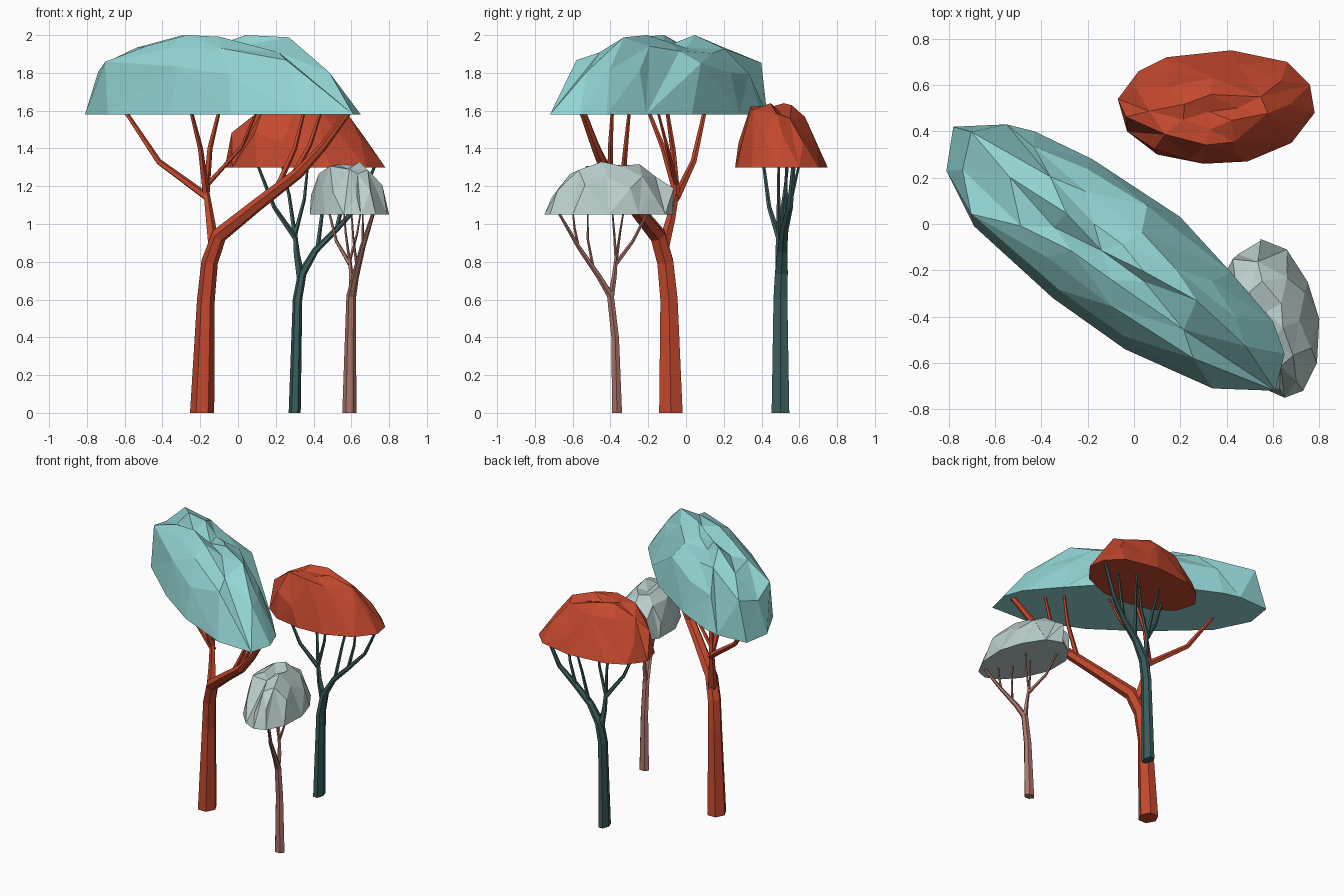
import bpy
import bmesh
import math
import random
from mathutils import Vector
from mathutils.geometry import delaunay_2d_cdt

default_cube = bpy.data.objects.get("Cube")
if default_cube:
    bpy.data.objects.remove(default_cube, do_unlink=True)


def make_material(name, colour):
    material = bpy.data.materials.new(name)
    material.use_nodes = True
    rgba = (*colour, 1)
    material.diffuse_color = rgba
    shader = material.node_tree.nodes["Principled BSDF"]
    shader.inputs["Base Color"].default_value = rgba
    shader.inputs["Roughness"].default_value = 0.9
    return material


def finish(name, bm, material):
    """Turn a bmesh into a flat shaded object."""
    bmesh.ops.recalc_face_normals(bm, faces=bm.faces)
    mesh = bpy.data.meshes.new(name)
    bm.to_mesh(mesh)
    bm.free()
    mesh.materials.append(material)
    obj = bpy.data.objects.new(name, mesh)
    bpy.context.scene.collection.objects.link(obj)


def add_tube(bm, path, radii, squash=(1, 1), sides=6):
    """Tapered, bent limb through the path points."""
    points = [Vector(p) for p in path]
    last = len(points) - 1
    up = Vector((0, 0, 1))
    rings = []
    for i, point in enumerate(points):
        tangent = points[min(i + 1, last)] - points[max(i - 1, 0)]
        turn = up.rotation_difference(up if point.z == 0 else tangent)
        ring = []
        for k in range(sides):
            angle = math.tau * k / sides
            offset = Vector((math.cos(angle) * squash[0], math.sin(angle) * squash[1], 0))
            ring.append(bm.verts.new(point + turn @ (offset * radii[i])))
        rings.append(ring)
    for low, high in zip(rings, rings[1:]):
        for k in range(sides):
            n = (k + 1) % sides
            bm.faces.new((low[k], low[n], high[n], high[k]))
    bm.faces.new(rings[0])
    bm.faces.new(rings[-1])


def make_wood(name, material, trunk, trunk_radii, squash, branches, thick):
    """Trunk with its main limb, then the thinner branches."""
    bm = bmesh.new()
    add_tube(bm, trunk, trunk_radii, squash)
    finish(name + "_trunk", bm, material)
    bm = bmesh.new()
    for scale, path in branches:
        steps = len(path) - 1
        radii = [thick * scale * (1 - 0.5 * i / steps) for i in range(steps + 1)]
        add_tube(bm, path, radii, sides=5)
    finish(name + "_branches", bm, material)


def make_canopy(name, material, outline, bottom, top, profile, shift, seed):
    """Faceted dome: loose rings of points joined by triangles over a flat base."""
    rng = random.Random(seed)
    count = len(outline)
    outline = [Vector(p) for p in outline]
    low = Vector((min(p.x for p in outline), min(p.y for p in outline)))
    high = Vector((max(p.x for p in outline), max(p.y for p in outline)))
    centre = (low + high) / 2
    flat, solid = [], []
    for level, (scale, height) in enumerate(profile):
        number = max(count - 2 * level, 4) if scale else 1
        for i in range(number):
            turn = (i + 0.5 * (level % 2)) / number
            reach, rise = scale, height
            if level:
                turn += rng.uniform(-0.25, 0.25) / number
                reach *= rng.uniform(0.93, 1.06)
                rise = min(height + rng.uniform(-0.12, 0.12), 1)
            index, part = divmod(turn % 1 * count, 1)
            index = int(index) % count
            edge = outline[index].lerp(outline[(index + 1) % count], part)
            spot = centre + (edge - centre) * reach + Vector(shift) * min(rise * 2, 1)
            angle = math.tau * turn
            flat.append(Vector((math.cos(angle), math.sin(angle))) * scale)
            solid.append((spot.x, spot.y, rise))
    peak = max(p[2] for p in solid)
    bm = bmesh.new()
    verts = [bm.verts.new((x, y, bottom + (top - bottom) * h / peak)) for x, y, h in solid]
    result = delaunay_2d_cdt(flat, [], [], 0, 1e-6)
    source = [ids[0] for ids in result[3]]
    for tri in result[2]:
        bm.faces.new([verts[source[i]] for i in tri])
    bm.faces.new(verts[:count])
    finish(name, bm, material)


aqua = make_material("aqua_leaves", (0.29, 0.67, 0.66))
rust = make_material("rust_red", (0.56, 0.066, 0.027))
slate = make_material("dark_slate_wood", (0.045, 0.11, 0.11))
brown = make_material("dusty_brown_wood", (0.41, 0.18, 0.14))
silver = make_material("pale_grey_leaves", (0.49, 0.62, 0.6))

# Tall tree: broad diagonal canopy on a thick trunk
make_canopy(
    "tall_canopy", aqua,
    [(.65, -.56), (.6, -.42), (.42, -.21), (.2, .03), (-.18, .28), (-.43, .4),
     (-.55, .43), (-.78, .42), (-.81, .23), (-.69, -.01), (-.35, -.32),
     (-.04, -.54), (.34, -.71), (.61, -.72)],
    1.58, 2, [(1, 0), (.87, .58), (.57, .88), (.27, .95), (0, .88)], (-.06, .03), 4)

make_wood(
    "tall_tree", rust,
    [(-.19, -.08, 0), (-.17, -.09, .6), (-.15, -.11, .8), (-.1, -.15, .94),
     (.1, -.28, 1.1), (.32, -.42, 1.27), (.45, -.48, 1.41), (.59, -.55, 1.6)],
    [.064, .047, .044, .042, .035, .03, .022, .017], (1, 1.12),
    [(1.5, [(-.13, -.12, .88), (-.15, -.08, 1.03), (-.17, -.05, 1.18)]),
     (1, [(-.16, -.05, 1.14), (-.42, .04, 1.33), (-.6, .1, 1.6)]),
     (.9, [(-.17, -.05, 1.16), (-.2, -.12, 1.4), (-.25, -.2, 1.6)]),
     (.9, [(-.17, -.05, 1.16), (-.15, -.07, 1.4), (-.1, -.1, 1.6)]),
     (.6, [(-.17, -.05, 1.2), (.02, -.1, 1.41), (.1, -.15, 1.6)]),
     (.8, [(.28, -.4, 1.24), (.38, -.4, 1.42), (.44, -.39, 1.6)]),
     (.8, [(.2, -.34, 1.18), (.3, -.32, 1.4), (.35, -.3, 1.6)])], .022)

# Middle tree: red canopy on a slim dark trunk
make_canopy(
    "middle_canopy", rust,
    [(.78, .48), (.76, .6), (.66, .7), (.42, .75), (.14, .72), (.02, .66),
     (-.07, .54), (-.03, .4), (.1, .3), (.3, .26), (.49, .27), (.68, .35)],
    1.3, 1.64, [(1, 0), (.87, .43), (.61, .83), (.3, .95), (0, .82)], (-.03, -.02), 7)

make_wood(
    "middle_tree", slate,
    [(.3, .5, 0), (.315, .5, .6), (.34, .505, .74), (.41, .51, .86),
     (.52, .52, .97), (.63, .55, 1.09), (.73, .57, 1.32)],
    [.047, .037, .034, .026, .022, .016, .011], (.68, 1.15),
    [(1.5, [(.33, .5, .72), (.31, .49, .84), (.3, .49, .96)]),
     (1, [(.3, .49, .93), (.19, .44, 1.09), (.1, .41, 1.32)]),
     (.8, [(.3, .49, .94), (.27, .52, 1.15), (.23, .54, 1.32)]),
     (.8, [(.3, .49, .94), (.35, .49, 1.13), (.37, .49, 1.32)]),
     (.8, [(.42, .51, .87), (.45, .55, 1.1), (.48, .6, 1.32)]),
     (.8, [(.52, .52, .97), (.56, .53, 1.14), (.58, .53, 1.32)])], .016)

# Small tree: pale canopy on a thin brown trunk
make_canopy(
    "small_canopy", silver,
    [(.8, -.41), (.75, -.25), (.66, -.11), (.55, -.07), (.45, -.13), (.38, -.24),
     (.38, -.42), (.46, -.6), (.56, -.71), (.65, -.75), (.73, -.72), (.79, -.6)],
    1.05, 1.33, [(1, 0), (.91, .45), (.7, .8), (.38, .95), (0, .88)], (-.02, .03), 12)

make_wood(
    "small_tree", brown,
    [(.59, -.365, 0), (.595, -.375, .4), (.6, -.4, .62), (.62, -.46, .72),
     (.66, -.57, .88), (.72, -.68, 1.07)],
    [.038, .029, .026, .02, .015, .009], (1, .8),
    [(1.5, [(.6, -.4, .6), (.6, -.38, .72), (.59, -.37, .82)]),
     (1, [(.59, -.37, .79), (.52, -.28, .91), (.48, -.2, 1.07)]),
     (.7, [(.59, -.37, .8), (.57, -.38, .95), (.56, -.39, 1.07)]),
     (.7, [(.59, -.37, .8), (.63, -.35, .95), (.65, -.33, 1.07)]),
     (.7, [(.63, -.49, .76), (.61, -.52, .92), (.6, -.52, 1.07)]),
     (.7, [(.66, -.57, .88), (.66, -.59, .98), (.66, -.6, 1.07)])], .012)
